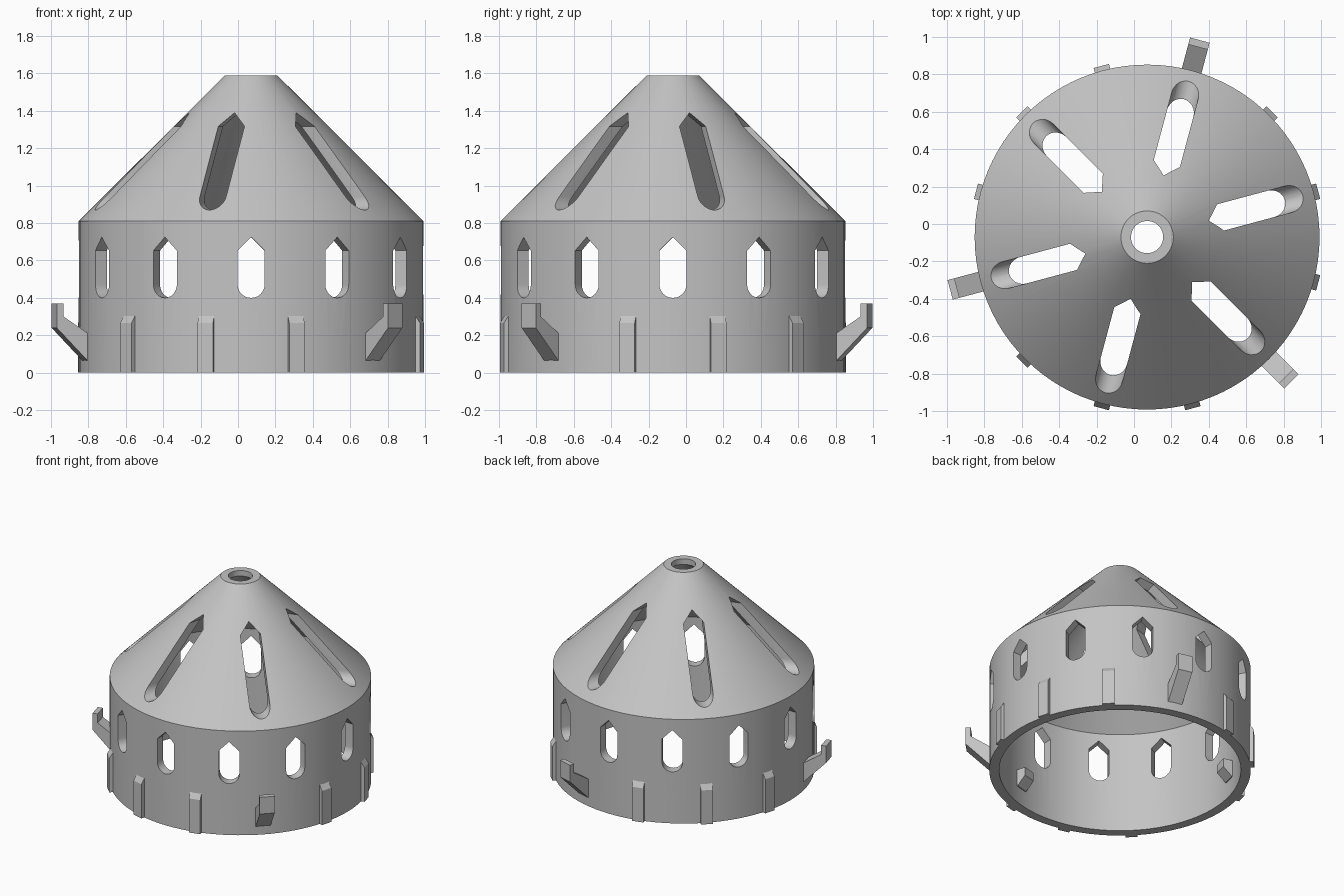
import bpy, bmesh, math
from mathutils import Vector

if "Cube" in bpy.data.objects:
    bpy.data.objects.remove(bpy.data.objects["Cube"])

CENTRE = Vector((0.07, -0.07, 0))
R, WALL, EAVE, TOP, HOLE = 0.922, 0.07, 0.81, 1.59, 0.086
INNER_EAVE = EAVE + WALL - WALL * math.sqrt(2)
UP = Vector((0, 0, 1))

grey = bpy.data.materials.new("plain_grey")
grey.use_nodes = True
grey.diffuse_color = (0.55, 0.55, 0.55, 1)
grey.node_tree.nodes["Principled BSDF"].inputs["Base Color"].default_value = grey.diffuse_color


def finish(name, bm):
    bmesh.ops.recalc_face_normals(bm, faces=bm.faces)
    mesh = bpy.data.meshes.new(name)
    bm.to_mesh(mesh)
    bm.free()
    mesh.materials.append(grey)
    obj = bpy.data.objects.new(name, mesh)
    bpy.context.collection.objects.link(obj)
    return obj


def directions(degrees):
    a = math.radians(degrees)
    radial = Vector((math.cos(a), math.sin(a), 0))
    return radial, UP.cross(radial)


def prism(bm, outline, origin, u, v, w, near, far):
    """Extrude a 2D outline, drawn on axes u and v, along w."""
    rings = [[bm.verts.new(origin + u * x + v * y + w * d) for x, y in outline]
             for d in (near, far)]
    bm.faces.new(rings[0])
    bm.faces.new(rings[1][::-1])
    n = len(outline)
    for i in range(n):
        j = (i + 1) % n
        bm.faces.new((rings[0][i], rings[0][j], rings[1][j], rings[1][i]))


def slot(length, half=0.0725):
    """Slot with a round foot at v = 0 and a pointed head."""
    arc = [math.pi * (1 + i / 16) for i in range(17)]
    foot = [(half * math.cos(t), half + half * math.sin(t)) for t in arc]
    return foot + [(half, length - half), (0, length), (-half, length - half)]


def brackets(name, angles, profile, width):
    """Repeat a radius/height profile around the wall."""
    bm = bmesh.new()
    for a in angles:
        radial, tangent = directions(a)
        prism(bm, profile, CENTRE, radial, UP, tangent, -width / 2, width / 2)
    return finish(name, bm)


# Hollow drum with a conical roof of even thickness, turned from one closed profile
shell_profile = [(R, 0), (R, EAVE), (0.14, TOP), (HOLE, TOP),
                 (HOLE, INNER_EAVE + R - WALL - HOLE), (R - WALL, INNER_EAVE), (R - WALL, 0)]
bm = bmesh.new()
verts = [bm.verts.new((r, 0, z)) for r, z in shell_profile]
edges = [bm.edges.new((verts[i - 1], verts[i])) for i in range(len(verts))]
bmesh.ops.spin(bm, geom=verts + edges, cent=(0, 0, 0), axis=UP,
               angle=math.tau, steps=96, use_duplicate=False)
bmesh.ops.remove_doubles(bm, verts=bm.verts, dist=0.0005)
bmesh.ops.translate(bm, verts=bm.verts, vec=CENTRE)
shell = finish("drum_and_cone", bm)

# Cutters: twelve wall windows and six tall roof slots, all cut level towards the axis
bm = bmesh.new()
for first, step, foot, length, near in ((0, 30, 0.4, 0.325, 0.75), (15, 60, 0.87, 0.52, 0.18)):
    for a in range(first, 360, step):
        radial, tangent = directions(a)
        prism(bm, slot(length), CENTRE + UP * foot, tangent, UP, radial, near, 1.0)
cutter = finish("opening_cutter", bm)
cutter.hide_render = True

cut = shell.modifiers.new("openings", "BOOLEAN")
cut.operation, cut.solver, cut.object = "DIFFERENCE", "EXACT", cutter
bpy.context.view_layer.objects.active = shell
shell.select_set(True)
bpy.ops.object.modifier_apply(modifier=cut.name)
bpy.data.objects.remove(cutter)
bpy.ops.object.shade_smooth_by_angle(angle=math.radians(25))

# Upturned outer hooks, inner catches and wall ribs
hook_angles = (75, 195, 315)
brackets("outer_hooks", hook_angles,
         [(0.89, 0.065), (0.92, 0.065), (1.09, 0.24), (1.09, 0.37),
          (1.052, 0.37), (1.052, 0.3), (0.91, 0.205), (0.89, 0.205)], 0.108)
brackets("inner_catches", [a - 30 for a in hook_angles],
         [(0.88, 0.13), (0.845, 0.13), (0.78, 0.195), (0.78, 0.26), (0.88, 0.26)], 0.105)
brackets("wall_ribs", [a for a in range(15, 360, 30) if a not in hook_angles],
         [(0.89, 0), (0.947, 0), (0.947, 0.265), (0.9, 0.335), (0.89, 0.335)], 0.085)
